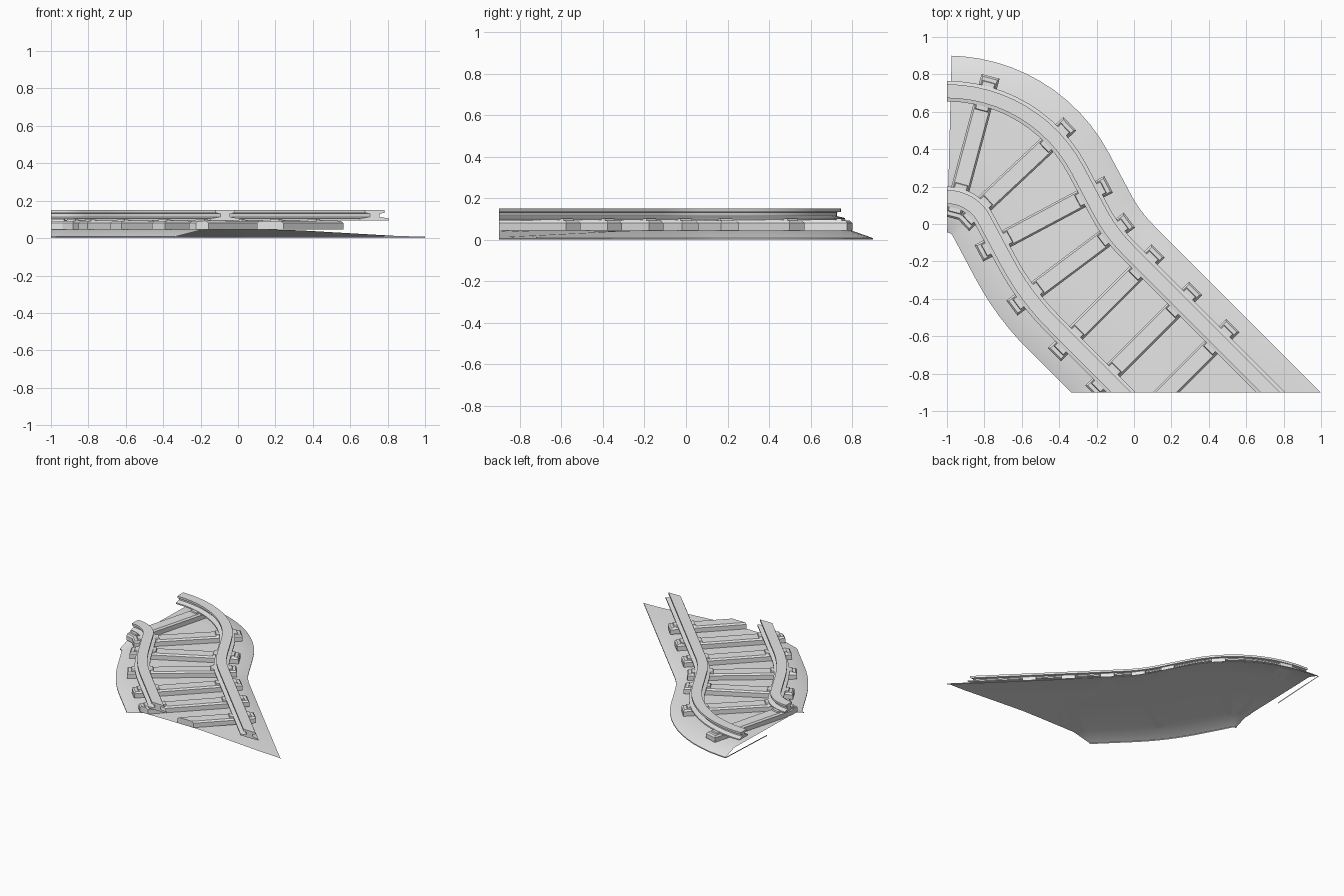
import bpy, bmesh
from math import sin, cos, radians
from mathutils import Vector

cube = bpy.data.objects.get("Cube")
if cube:
    bpy.data.objects.remove(cube)

grey = bpy.data.materials.new("grey")
grey.use_nodes = True
grey.diffuse_color = (0.8, 0.8, 0.8, 1)
grey.node_tree.nodes["Principled BSDF"].inputs["Base Color"].default_value = (0.8, 0.8, 0.8, 1)

GAUGE = 0.2825          # half distance between rails
BED_TOP = 0.045
R1, A1 = GAUGE + 0.225, radians(62)   # tight bend to the right
STRAIGHT = 0.256
R2, A2 = 0.85 + GAUGE, radians(17)    # gentle bend back to the left
S1 = R1 * A1
S2 = S1 + STRAIGHT
S3 = S2 + R2 * A2
S_END = S3 + 1.3


def frame(s):
    """Position and heading on the track centre line at arc length s."""
    a = min(max(s, 0), S1) / R1
    p = Vector((-1 + R1 * sin(a), 0.4275 - R1 * (1 - cos(a))))
    h = -a
    p += Vector((cos(h), sin(h))) * (min(max(s - S1, 0), STRAIGHT) + min(s, 0))
    if s > S2:
        turn = min(s - S2, R2 * A2) / R2
        p += R2 * Vector((sin(h + turn) - sin(h), cos(h) - cos(h + turn)))
        h += turn
        p += Vector((cos(h), sin(h))) * max(s - S3, 0)
    return p, h


def place(s, d, z):
    """Point at arc length s, d to the outer side, at height z."""
    p, h = frame(s)
    return Vector((p.x - sin(h) * d, p.y + cos(h) * d, z))


def finish(bm, name, fill=True):
    """Trim to the square tile, then make the object."""
    for co, no in (((-1, 0, 0), (-1, 0, 0)), ((0, -0.9, 0), (0, -1, 0))):
        geom = bm.verts[:] + bm.edges[:] + bm.faces[:]
        cut = bmesh.ops.bisect_plane(bm, geom=geom, plane_co=co, plane_no=no, clear_outer=True)
        edges = [e for e in cut["geom_cut"] if isinstance(e, bmesh.types.BMEdge) and e.is_boundary]
        if fill and edges:
            bmesh.ops.holes_fill(bm, edges=edges)
    if fill:
        bmesh.ops.recalc_face_normals(bm, faces=bm.faces)
    mesh = bpy.data.meshes.new(name)
    bm.to_mesh(mesh)
    bm.free()
    mesh.materials.append(grey)
    obj = bpy.data.objects.new(name, mesh)
    bpy.context.collection.objects.link(obj)
    bpy.ops.object.select_all(action='DESELECT')
    obj.select_set(True)
    bpy.context.view_layer.objects.active = obj
    bpy.ops.object.shade_smooth_by_angle(angle=radians(25))


def sweep(name, profile, stations, closed=True, shape=None):
    """Sweep a (d, z) profile along the track."""
    bm = bmesh.new()
    rows = []
    for s in stations:
        points = [place(s, d, z) for d, z in profile]
        rows.append([bm.verts.new(shape(p) if shape else p) for p in points])
    n = len(profile)
    for a, b in zip(rows, rows[1:]):
        for j in range(n if closed else n - 1):
            k = (j + 1) % n
            bm.faces.new((a[j], a[k], b[k], b[j]))
    if closed:
        bm.faces.new(rows[0])
        bm.faces.new(rows[-1][::-1])
    finish(bm, name, fill=closed)


def block(name, s, d0, d1, z0, z1, half, top_half):
    """Tapered block lying across the track at arc length s."""
    p, h = frame(s)
    along = Vector((cos(h), sin(h), 0))
    inset = half - top_half
    bm = bmesh.new()
    rings = []
    for z, w, i in ((z0, half, 0), (z1 - 0.012, half, 0), (z1, top_half, inset)):
        corners = ((d0 + i, -w), (d1 - i, -w), (d1 - i, w), (d0 + i, w))
        rings.append([bm.verts.new(place(s, d, z) + along * t) for d, t in corners])
    for a, b in zip(rings, rings[1:]):
        for j in range(4):
            k = (j + 1) % 4
            bm.faces.new((a[j], a[k], b[k], b[j]))
    bm.faces.new(rings[0])
    bm.faces.new(rings[-1])
    finish(bm, name)


def sink(p):
    """Let the outer shoulder of the bed sink towards the front end."""
    if p.z >= BED_TOP - 0.001:
        p.z -= max(0, 0.0576 * (p.x - 0.27) + 0.0068 * (p.y + 0.9))
    return p


stations = [S1 * i / 12 for i in range(13)]
stations += [S2 + (S3 - S2) * i / 6 for i in range(7)]
straight = [S3 + (S_END - S3) * i / 8 for i in range(1, 9)]

# Ballast bed: open shell with sloping shoulders and a thin rim
edge, crest = GAUGE + 0.19, GAUGE + 0.085
bed = [(edge, 0), (edge, 0.008), (crest, BED_TOP), (0.2, BED_TOP), (0.08, BED_TOP),
       (-0.04, BED_TOP), (-crest, BED_TOP), (-edge, 0.008), (-edge, 0)]
sweep("ballast_bed", bed, [0.013] + stations[1:] + straight, closed=False, shape=sink)

# Thin rim strip at the back corner of the bed
bm = bmesh.new()
bm.faces.new([bm.verts.new(v) for v in
              ((-0.975, 0.9, 0), (-1, 0.42, 0), (-1, 0.42, 0.008), (-0.975, 0.9, 0.008))])
finish(bm, "rim_strip", fill=False)

# Rails: foot, web and head
half_rail = [(0.055, 0.095), (0.055, 0.105), (0.018, 0.113), (0.018, 0.132),
             (0.037, 0.134), (0.037, 0.15)]
rail = half_rail + [(-d, z) for d, z in reversed(half_rail)]
for name, side in (("outer_rail", 1), ("inner_rail", -1)):
    sweep(name, [(d + side * GAUGE, z) for d, z in rail], stations + straight[-1:])

# Sleepers with a bearing plate under each rail
for i in range(7):
    s = 0.133 + 0.282 * i
    end = GAUGE + 0.11
    block(f"sleeper_{i + 1}", s, -end, end, BED_TOP, 0.092, 0.05, 0.04)
    for name, side in (("outer", 1), ("inner", -1)):
        c = side * GAUGE
        if place(s, c, 0).y > -0.9:
            block(f"{name}_plate_{i + 1}", s, c - 0.08, c + 0.08, 0.088, 0.102, 0.036, 0.032)
